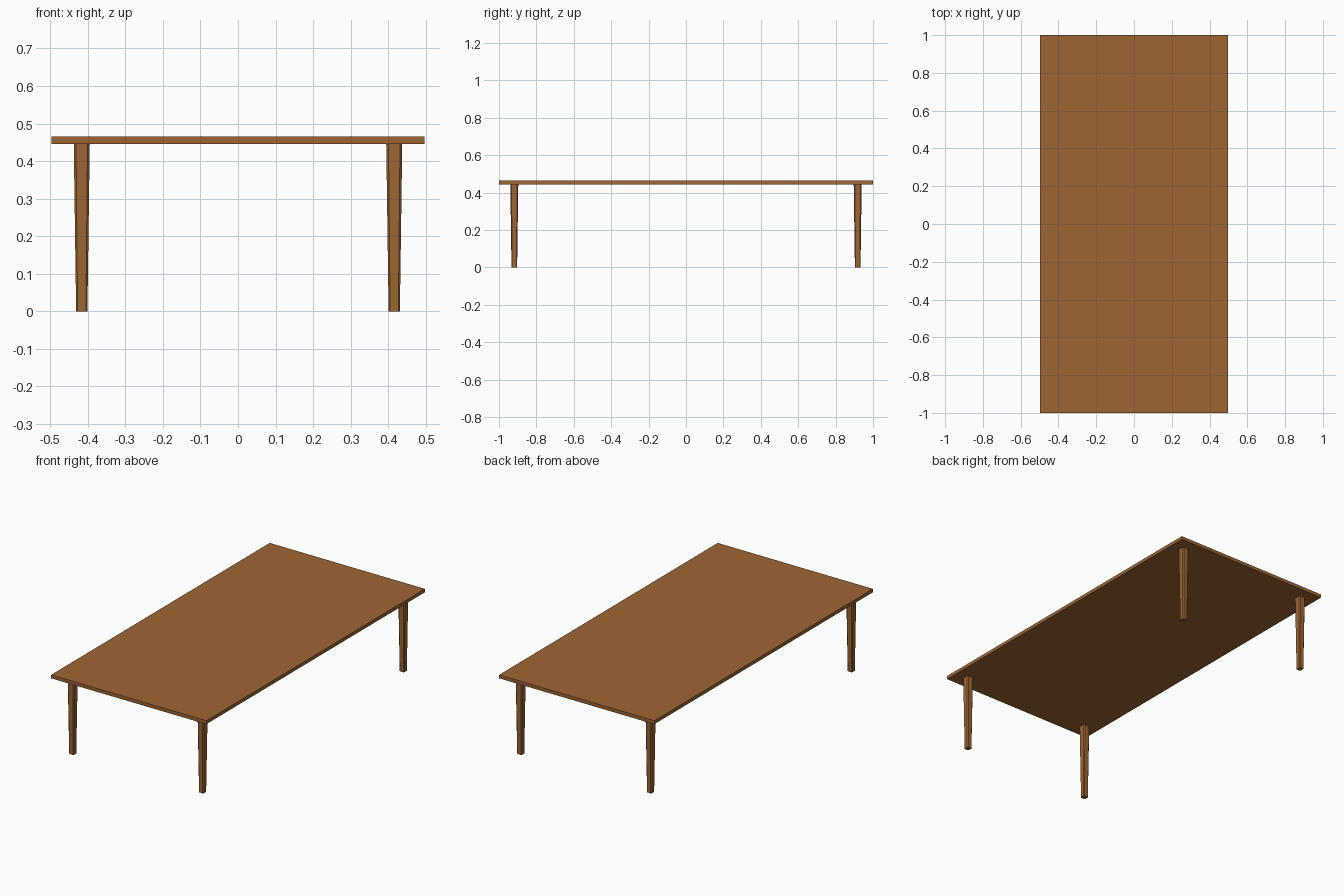
import bpy, bmesh

if "Cube" in bpy.data.objects:
    bpy.data.objects.remove(bpy.data.objects["Cube"])

wood = bpy.data.materials.new("brown wood")
wood.diffuse_color = (0.34, 0.13, 0.034, 1)
wood.use_nodes = True
wood.node_tree.nodes["Principled BSDF"].inputs["Base Color"].default_value = wood.diffuse_color

TOP_Z, UNDER_Z = 0.465, 0.445


def finish(name, bm):
    bmesh.ops.recalc_face_normals(bm, faces=bm.faces)
    me = bpy.data.meshes.new(name)
    bm.to_mesh(me)
    bm.free()
    me.materials.append(wood)
    ob = bpy.data.objects.new(name, me)
    bpy.context.collection.objects.link(ob)
    return ob


# Tabletop: thin slab
bm = bmesh.new()
bmesh.ops.create_cube(bm, size=1)
bmesh.ops.scale(bm, vec=(0.994, 2.0, TOP_Z - UNDER_Z), verts=bm.verts)
bmesh.ops.translate(bm, vec=(0, 0, (TOP_Z + UNDER_Z) / 2), verts=bm.verts)
finish("tabletop", bm)


# Legs: tapered square posts with chamfered corners
def ring(bm, cx, cy, z, half, c):
    h, k = half, half - c
    pts = [(k, -h), (h, -k), (h, k), (k, h), (-k, h), (-h, k), (-h, -k), (-k, -h)]
    return [bm.verts.new((cx + x, cy + y, z)) for x, y in pts]


def leg(name, cx, cy):
    bm = bmesh.new()
    low = ring(bm, cx, cy, 0, 0.0150, 0.004)
    high = ring(bm, cx, cy, UNDER_Z, 0.0213, 0.006)
    bm.faces.new(low)
    bm.faces.new(high)
    for i in range(8):
        j = (i + 1) % 8
        bm.faces.new((low[i], low[j], high[j], high[i]))
    finish(name, bm)


for sy, end in ((-1, "front"), (1, "back")):
    for sx, side in ((-1, "left"), (1, "right")):
        leg(f"{end}_{side}_leg", sx * 0.416, sy * 0.918)
